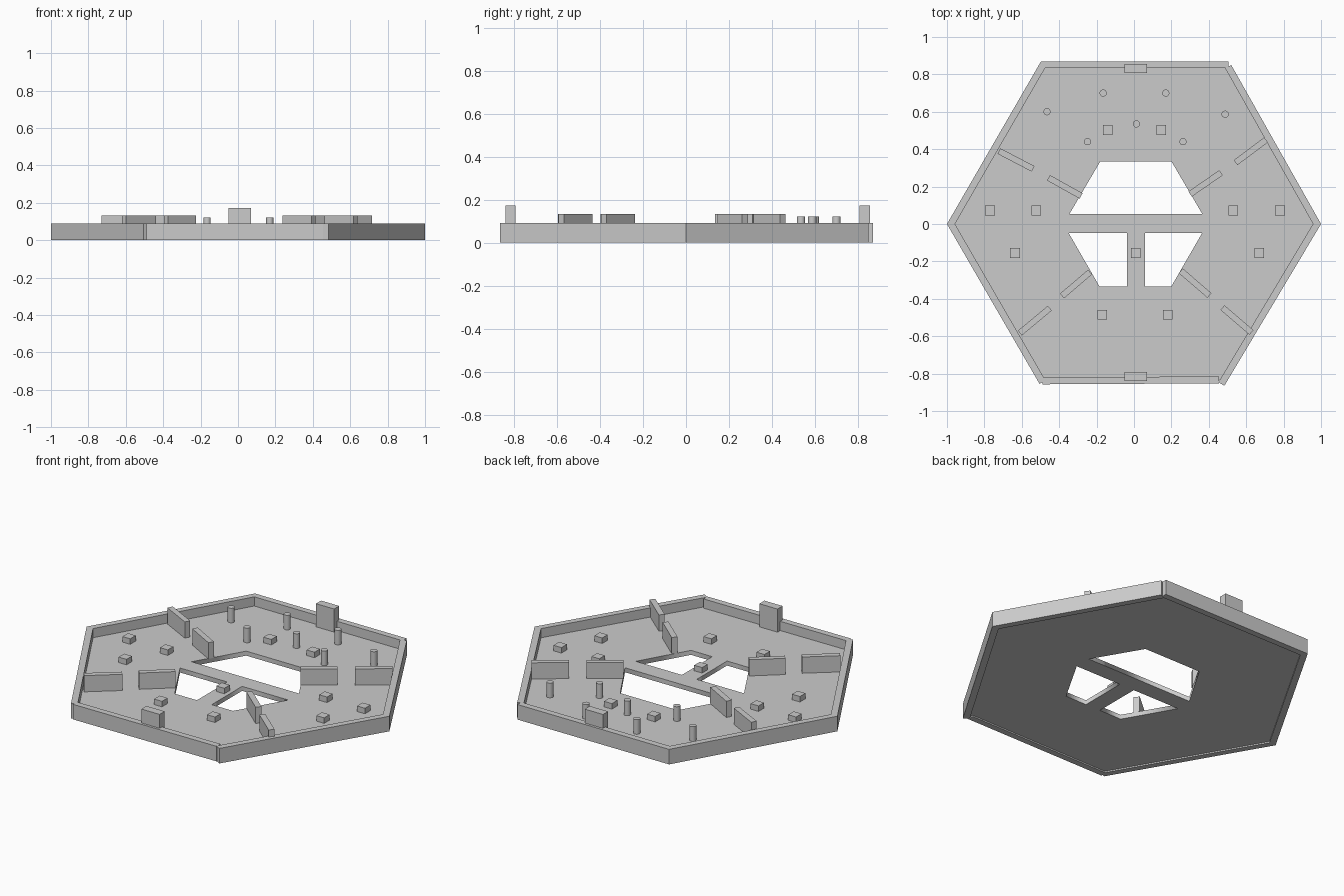
import bpy, math
from mathutils import Vector

cube = bpy.data.objects.get("Cube")
if cube:
    bpy.data.objects.remove(cube, do_unlink=True)

FLOOR_LOW, FLOOR, RIM_TOP, WALL_TOP = 0.008, 0.035, 0.09, 0.132

grey = bpy.data.materials.new("light_grey")
grey.use_nodes = True
colour = (0.6, 0.6, 0.6, 1)
grey.diffuse_color = colour
grey.node_tree.nodes["Principled BSDF"].inputs["Base Color"].default_value = colour


def box(name, x, y, sx, sy, z0, z1, angle=0):
    bpy.ops.mesh.primitive_cube_add(size=1, location=(x, y, (z0 + z1) / 2), rotation=(0, 0, angle))
    ob = bpy.context.object
    ob.name = name
    ob.scale = (sx, sy, z1 - z0)
    ob.data.materials.append(grey)
    return ob


def wall(name, p, q, thick, z0, z1, inset=0):
    """Upright slab along p-q, shifted to the left of its direction by inset."""
    p, q = Vector(p), Vector(q)
    d = q - p
    mid = (p + q) / 2 + Vector((-d.y, d.x)).normalized() * inset
    return box(name, mid.x, mid.y, d.length, thick, z0, z1, math.atan2(d.y, d.x))


# Floor plate: hexagon with three openings, filled from a flat curve
outline = [(-0.97, 0), (-0.485, -0.835), (0.475, -0.835), (0.97, 0), (0.485, 0.85), (-0.485, 0.85)]
back_hole = [(-0.345, 0.054), (0.365, 0.054), (0.20, 0.335), (-0.18, 0.335)]
front_left_hole = [(0.06, -0.047), (0.06, -0.333), (0.20, -0.333), (0.365, -0.047)]
front_right_hole = [(-0.35, -0.047), (-0.185, -0.333), (-0.038, -0.333), (-0.038, -0.047)]
curve = bpy.data.curves.new("floor_outline", "CURVE")
curve.dimensions = "2D"
curve.fill_mode = "BOTH"
curve.extrude = (FLOOR - FLOOR_LOW) / 2
for loop in (outline, back_hole, front_left_hole, front_right_hole):
    spline = curve.splines.new("POLY")
    spline.points.add(len(loop) - 1)
    for point, (x, y) in zip(spline.points, loop):
        point.co = (x, y, 0, 1)
    spline.use_cyclic_u = True
source = bpy.data.objects.new("floor_source", curve)
bpy.context.collection.objects.link(source)
bpy.context.view_layer.update()
mesh = bpy.data.meshes.new_from_object(source.evaluated_get(bpy.context.evaluated_depsgraph_get()))
bpy.data.objects.remove(source, do_unlink=True)
mesh.materials.clear()
mesh.materials.append(grey)
floor = bpy.data.objects.new("floor", mesh)
floor.location.z = (FLOOR + FLOOR_LOW) / 2
bpy.context.collection.objects.link(floor)

# Rim: six slabs following the outer edge counter-clockwise
rim = {
    "rim_front": ((-0.49, -0.857), (0.455, -0.852)),
    "rim_front_left": ((0.483, -0.865), (1.0, 0.0)),
    "rim_back_left": ((1.0, 0.0), (0.52, 0.85)),
    "rim_back": ((0.505, 0.87), (-0.497, 0.87)),
    "rim_back_right": ((-0.497, 0.87), (-1.0, 0.0)),
    "rim_front_right": ((-1.0, 0.0), (-0.505, -0.855)),
}
for name, (p, q) in rim.items():
    wall(name, p, q, 0.037, 0, RIM_TOP, 0.0185)

# Radial dividers, an outer and an inner one on each diagonal
dividers = {
    "back_right_outer": ((-0.722, 0.39), (-0.54, 0.295)),
    "back_right_inner": ((-0.457, 0.247), (-0.283, 0.15)),
    "back_left_outer": ((0.543, 0.328), (0.706, 0.45)),
    "back_left_inner": ((0.30, 0.16), (0.465, 0.274)),
    "front_right_outer": ((-0.61, -0.583), (-0.45, -0.45)),
    "front_right_inner": ((-0.385, -0.385), (-0.235, -0.257)),
    "front_left_outer": ((0.473, -0.447), (0.628, -0.58)),
    "front_left_inner": ((0.25, -0.25), (0.403, -0.382)),
}
for name, (p, q) in dividers.items():
    wall("divider_" + name, p, q, 0.033, FLOOR, WALL_TOP)

# Tall blocks at the middle of the front and back edges
for name, y in (("front_block", -0.816), ("back_block", 0.831)):
    box(name, 0.01, y, 0.12, 0.048, FLOOR, 0.173)

# Round posts at the back
posts = [(-0.465, 0.6), (-0.165, 0.7), (0.17, 0.7), (0.487, 0.587),
         (0.013, 0.535), (-0.248, 0.44), (0.262, 0.44)]
for x, y in posts:
    bpy.ops.mesh.primitive_cylinder_add(vertices=24, radius=0.019, depth=0.122 - FLOOR,
                                        location=(x, y, (0.122 + FLOOR) / 2))
    bpy.context.object.name = "post"
    bpy.context.object.data.materials.append(grey)
    bpy.ops.object.shade_smooth_by_angle()

# Small low blocks spread over the floor
small = [(-0.77, 0.072), (-0.522, 0.072), (0.53, 0.072), (0.78, 0.072), (-0.14, 0.503), (0.145, 0.503),
         (-0.636, -0.155), (0.01, -0.155), (0.67, -0.155), (-0.17, -0.485), (0.18, -0.485)]
for x, y in small:
    box("small_block", x, y, 0.052, 0.052, FLOOR, 0.068)
